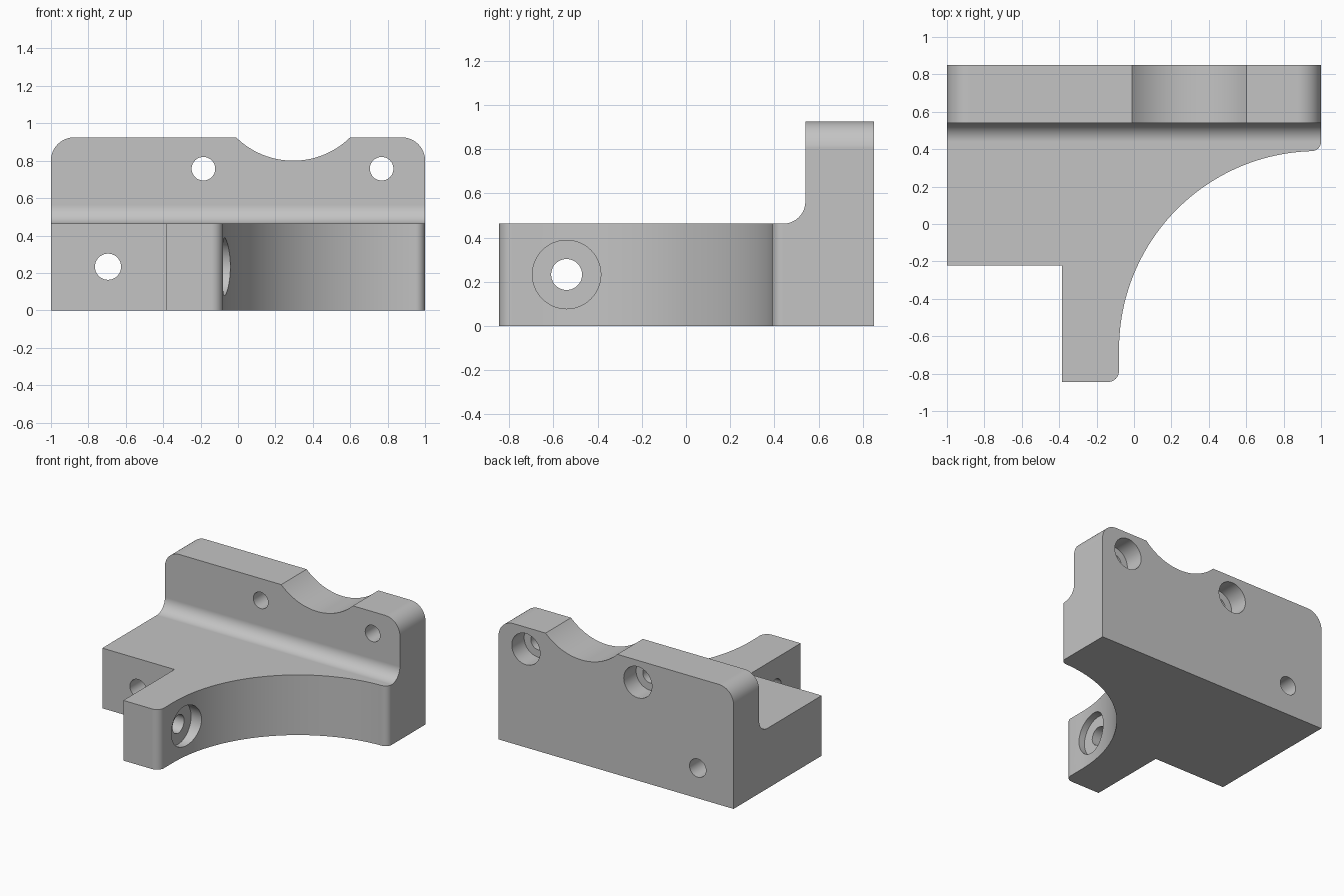
import bpy
import bmesh
from math import sin, cos, radians, sqrt
from mathutils import Vector

cube = bpy.data.objects.get("Cube")
if cube:
    bpy.data.objects.remove(cube, do_unlink=True)

grey = bpy.data.materials.new("machined_grey")
grey.use_nodes = True
colour = (0.55, 0.55, 0.55, 1)
grey.diffuse_color = colour
grey.node_tree.nodes["Principled BSDF"].inputs["Base Color"].default_value = colour


def arc(cx, cy, r, start, end, steps=10):
    """Points along a circular arc, angles in degrees."""
    angles = [radians(start + (end - start) * i / steps) for i in range(steps + 1)]
    return [(cx + r * cos(a), cy + r * sin(a)) for a in angles]


# How profile coordinates (u, v) and depth w become x, y, z for each axis
PLACE = {
    "X": lambda u, v, w: Vector((w, u, v)),
    "Y": lambda u, v, w: Vector((u, w, v)),
    "Z": lambda u, v, w: Vector((u, v, w)),
}


def prism(name, points, axis, low, high):
    """Extrude a closed profile along an axis."""
    place = PLACE[axis]
    bm = bmesh.new()
    face = bm.faces.new([bm.verts.new(place(u, v, low)) for u, v in points])
    side = bmesh.ops.extrude_face_region(bm, geom=[face])["geom"]
    moved = [g for g in side if isinstance(g, bmesh.types.BMVert)]
    bmesh.ops.translate(bm, verts=moved, vec=place(0, 0, high - low))
    bmesh.ops.recalc_face_normals(bm, faces=bm.faces)
    mesh = bpy.data.meshes.new(name)
    bm.to_mesh(mesh)
    bm.free()
    mesh.materials.append(grey)
    obj = bpy.data.objects.new(name, mesh)
    bpy.context.collection.objects.link(obj)
    return obj


def combine(target, tool, operation):
    """Apply a boolean and discard the tool."""
    mod = target.modifiers.new(operation, "BOOLEAN")
    mod.operation = operation
    mod.solver = "EXACT"
    mod.object = tool
    bpy.context.view_layer.objects.active = target
    bpy.ops.object.modifier_apply(modifier=mod.name)
    bpy.data.objects.remove(tool, do_unlink=True)


def drill(target, axis, u, v, r, low, high):
    hole = prism("hole_cutter", arc(u, v, r, 0, 360, 48)[:-1], axis, low, high)
    combine(target, hole, "DIFFERENCE")


# Plan outline: rear block, front leg and large concave sweep
plan = [(1, 0.85), (-1, 0.85), (-1, -0.222), (-0.385, -0.222), (-0.385, -0.845)]
plan += arc(-0.14, -0.785, 0.06, -90, 0)
plan += arc(0.98, -0.67, 1.06, 180, 91.6, 48)
plan += arc(0.95, 0.44, 0.05, -90, 0)
bracket = prism("bracket", plan, "Z", 0, 1.2)

# Side outline: low floor, fillet and upright plate
side = [(2, -1), (-2, -1), (-2, 0.463)]
side += arc(0.44, 0.563, 0.1, -90, 0, 12)
side += [(0.54, 2), (2, 2)]
combine(bracket, prism("side_cutter", side, "X", -2, 2), "INTERSECT")

# Front outline: rounded top corners and shallow saddle
top, saddle_r = 0.925, 0.435
saddle_z = 0.8 + saddle_r
half = sqrt(saddle_r ** 2 - (saddle_z - top) ** 2)
saddle_x = 0.295
saddle = arc(saddle_x, saddle_z, saddle_r, 225, 315, 28)
saddle = [p for p in saddle if p[1] < top - 0.002]
front = [(1.5, -1), (-1.5, -1), (-1.5, 0.8)]
front += arc(-0.8755, 0.8, 0.125, 180, 90, 12)
front += [(saddle_x - half, top)] + saddle + [(saddle_x + half, top)]
front += arc(0.8755, 0.8, 0.125, 90, 0, 12) + [(1.5, 0.8)]
combine(bracket, prism("front_cutter", front, "Y", -2, 2), "INTERSECT")

# Upright plate holes, counterbored from the back
for x in (-0.185, 0.768):
    drill(bracket, "Y", x, 0.757, 0.063, 0.3, 1)
    drill(bracket, "Y", x, 0.757, 0.12, 0.7, 1)

# Plain hole through the low block
drill(bracket, "Y", -0.695, 0.233, 0.07, -0.5, 1)

# Leg hole, counterbored from the concave side
drill(bracket, "X", -0.54, 0.233, 0.07, -0.6, 0.2)
drill(bracket, "X", -0.54, 0.233, 0.155, -0.13, 0.2)

# Smooth curves, crisp edges, flat planes
bpy.ops.object.select_all(action="DESELECT")
bracket.select_set(True)
bpy.context.view_layer.objects.active = bracket
bpy.ops.object.shade_smooth_by_angle(angle=radians(30))
weighted = bracket.modifiers.new("flat_planes", "WEIGHTED_NORMAL")
weighted.keep_sharp = True
